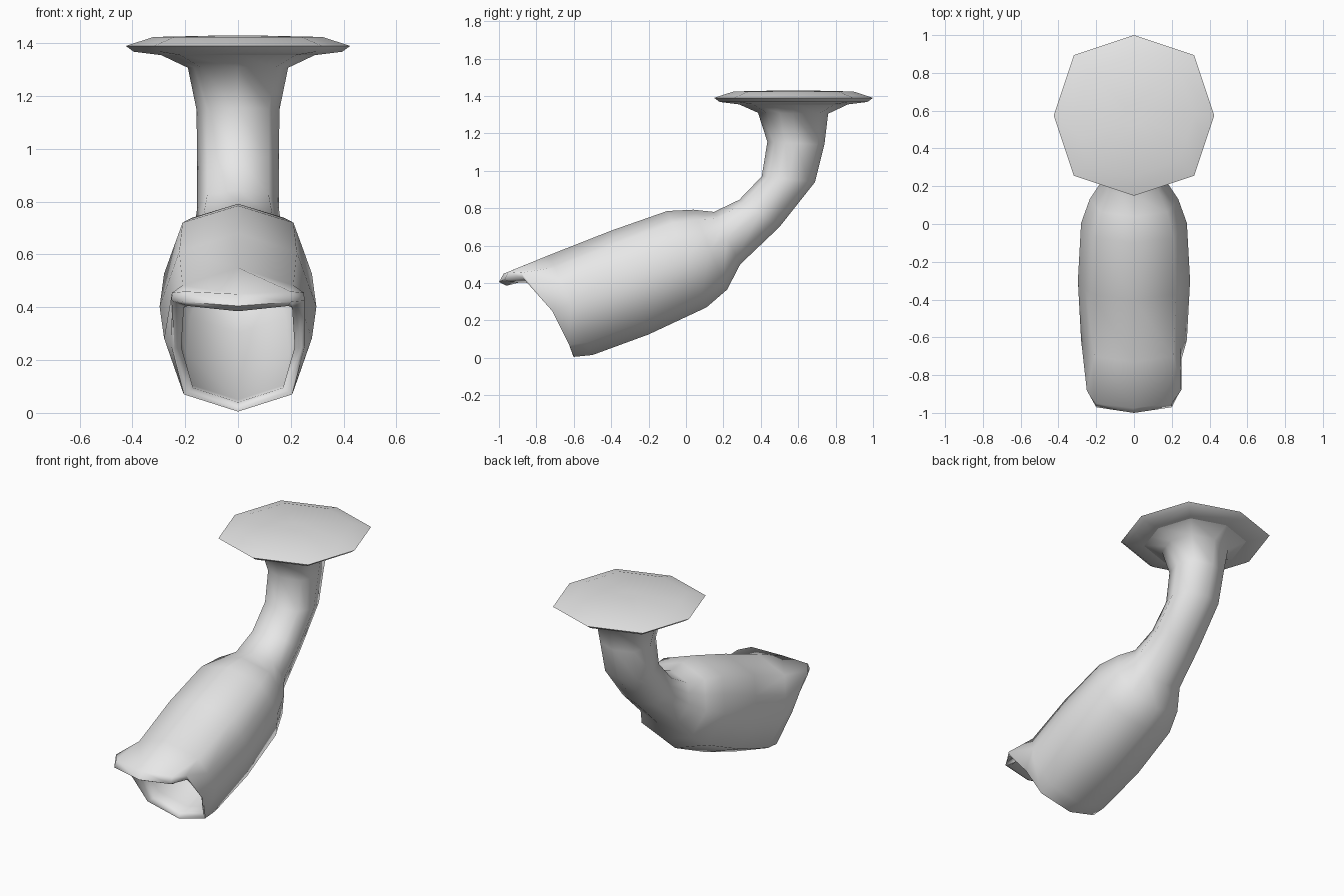
import bpy, bmesh
from mathutils import Vector

cube = bpy.data.objects.get("Cube")
if cube:
    bpy.data.objects.remove(cube)

grey = bpy.data.materials.new("plain_grey")
grey.use_nodes = True
grey.diffuse_color = (0.8, 0.8, 0.8, 1)
grey.node_tree.nodes["Principled BSDF"].inputs["Base Color"].default_value = (0.8, 0.8, 0.8, 1)


def mirrored(half):
    """Close a half outline (upper to lower centre point) across x = 0."""
    half = [Vector(p) for p in half]
    return half + [Vector((-p.x, p.y, p.z)) for p in half[-2:0:-1]]


def octagon(top, bottom, width, scale=1.0):
    """Eight-sided section between two points of the side profile."""
    top, bottom = Vector((0, *top)), Vector((0, *bottom))
    mid = (top + bottom) / 2
    up = (top - mid) * scale
    side = Vector((width * scale, 0, 0))
    corner, edge = mid + 0.75 * (up + side), mid + side
    return mirrored([mid + up, corner, (corner + edge) / 2, edge,
                     mid + 0.75 * (side - up), mid - up])


def loft(name, rings, smooth_angle):
    bm = bmesh.new()
    loops = [[bm.verts.new(p) for p in ring] for ring in rings]
    for a, b in zip(loops, loops[1:]):
        for i in range(len(a)):
            j = (i + 1) % len(a)
            bm.faces.new((a[i], a[j], b[j], b[i]))
    bm.faces.new(loops[0])
    bm.faces.new(loops[-1])
    bmesh.ops.recalc_face_normals(bm, faces=bm.faces)
    mesh = bpy.data.meshes.new(name)
    bm.to_mesh(mesh)
    bm.free()
    obj = bpy.data.objects.new(name, mesh)
    bpy.context.collection.objects.link(obj)
    mesh.materials.append(grey)
    bpy.ops.object.select_all(action='DESELECT')
    obj.select_set(True)
    bpy.context.view_layer.objects.active = obj
    bpy.ops.object.shade_smooth_by_angle(angle=smooth_angle)
    return obj


# Curved neck running down into the wide spout: upper point, lower point, half width
neck = [((.28, 1.357), (.87, 1.357), .295),
        ((.385, 1.31), (.76, 1.305), .19),
        ((.435, 1.155), (.74, 1.14), .157),
        ((.405, .97), (.69, .94), .155),
        ((.285, .845), (.50, .70), .155)]
spout = [((.15, .78), (.29, .50), .175),
         ((.04, .792), (.22, .365), .235),
         ((-.10, .785), (.11, .27), .28),
         ((-.40, .68), (-.20, .125), .297),
         ((-.73, .55), (-.50, .015), .28)]

# Mouth with its overhanging upper lip: outer edge, blunt rim, inner edge
mouth_outer = [(0, -.975, .45), (.2, -.95, .46), (.25, -.88, .455),
               (.252, -.715, .25), (.205, -.625, .07), (0, -.6, .005)]
mouth_rim = [(0, -1, .405), (.2, -.97, .42), (.252, -.87, .425),
             (.24, -.71, .245), (.19, -.622, .08), (0, -.605, .015)]
mouth_inner = [(0, -.96, .385), (.19, -.94, .405), (.205, -.82, .40),
               (.215, -.68, .25), (.17, -.6, .095), (0, -.585, .04)]

outside = [octagon(*s) for s in neck + spout]
mouth = [mirrored(m) for m in (mouth_outer, mouth_rim, mouth_inner)]
inside = [octagon(*s, scale=.87) for s in reversed(spout)]
loft("curved_spout", outside + mouth + inside, 1.4)

# Octagonal top plate: radius and height of each ring
plate = [(.29, 1.355), (.395, 1.368), (.425, 1.39), (.32, 1.424), (.05, 1.43)]
loft("top_plate", [octagon((.575 - r, z), (.575 + r, z), r) for r, z in plate], 1.0)
